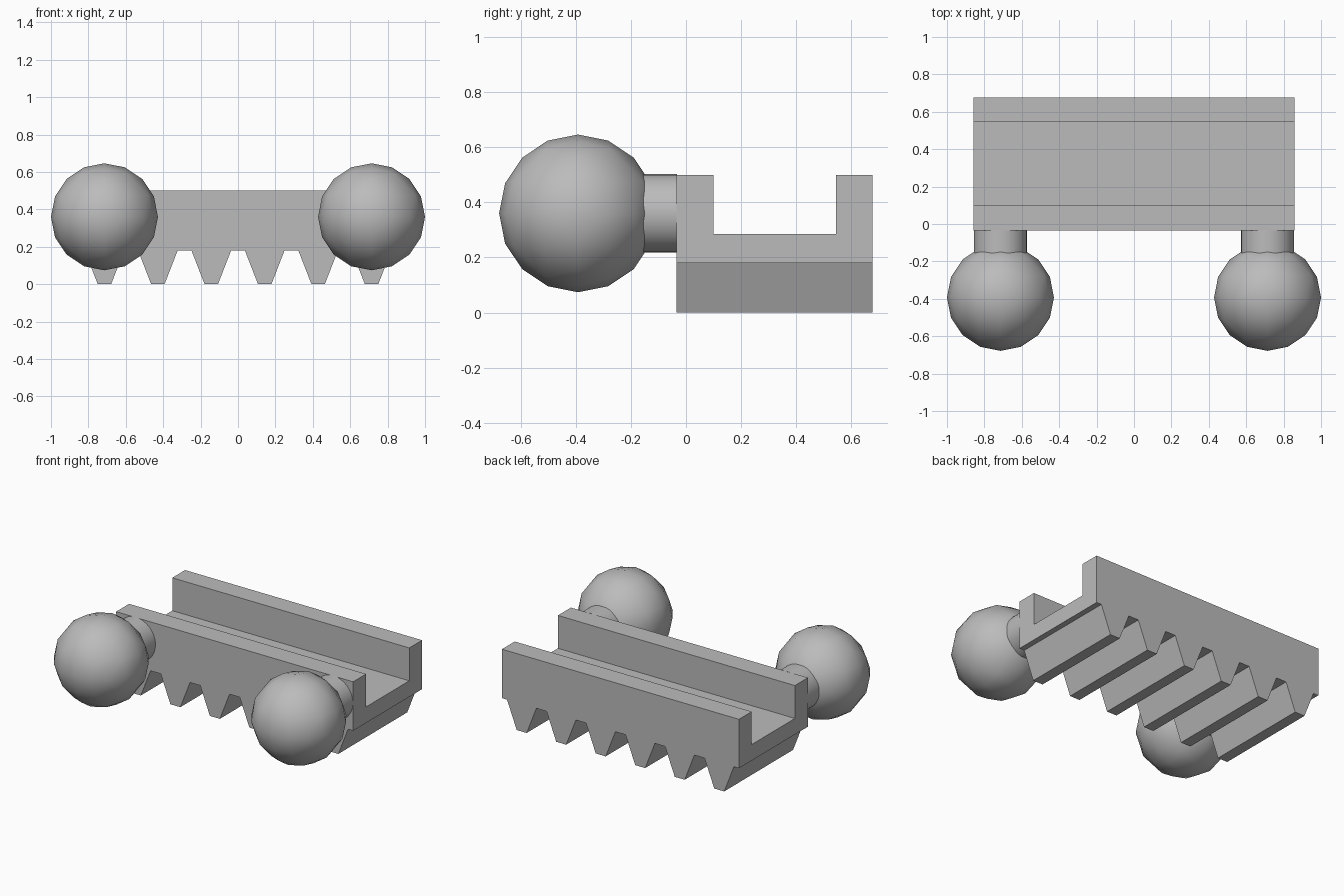
import bpy, bmesh, math
from mathutils import Matrix, Vector

cube = bpy.data.objects.get("Cube")
if cube:
    bpy.data.objects.remove(cube, do_unlink=True)

grey = bpy.data.materials.new("light_grey")
grey.use_nodes = True
grey.diffuse_color = (0.5, 0.5, 0.5, 1)
grey.node_tree.nodes["Principled BSDF"].inputs["Base Color"].default_value = (0.5, 0.5, 0.5, 1)


def make(name, bm, smooth=False):
    bmesh.ops.recalc_face_normals(bm, faces=bm.faces)
    mesh = bpy.data.meshes.new(name)
    bm.to_mesh(mesh)
    bm.free()
    mesh.materials.append(grey)
    obj = bpy.data.objects.new(name, mesh)
    bpy.context.collection.objects.link(obj)
    bpy.ops.object.select_all(action="DESELECT")
    obj.select_set(True)
    bpy.context.view_layer.objects.active = obj
    if smooth:
        bpy.ops.object.shade_smooth_by_angle(angle=math.radians(40))
    return obj


HALF = 0.857          # half length of the rack
FRONT, BACK = -0.035, 0.677
TOP, ROOT = 0.5, 0.18
TEETH = 6
PITCH = 2 * HALF / TEETH

# Toothed rack: front outline extruded to the back
outline = [(HALF, ROOT), (HALF, TOP), (-HALF, TOP), (-HALF, ROOT)]
for i in range(TEETH):
    c = -HALF + PITCH * (i + 0.5)
    outline += [(c - 0.106, ROOT), (c - 0.036, 0), (c + 0.036, 0), (c + 0.106, ROOT)]
bm = bmesh.new()
face = bm.faces.new([bm.verts.new((x, FRONT, z)) for x, z in outline])
ext = bmesh.ops.extrude_face_region(bm, geom=[face])["geom"]
bmesh.ops.translate(bm, vec=(0, BACK - FRONT, 0),
                    verts=[v for v in ext if isinstance(v, bmesh.types.BMVert)])
rack = make("toothed_rack", bm)

# Channel along the top of the rack
bm = bmesh.new()
bmesh.ops.create_cube(bm, size=1, matrix=Matrix.Translation((0, 0.322, 0.585))
                      @ Matrix.Diagonal((2, 0.446, 0.6, 1)))
cutter = make("channel_cutter", bm)
cutter.hide_render = True
cut = rack.modifiers.new("channel", "BOOLEAN")
cut.operation = "DIFFERENCE"
cut.solver = "EXACT"
cut.object = cutter
bpy.context.view_layer.objects.active = rack
bpy.ops.object.modifier_apply(modifier=cut.name)
bpy.data.objects.remove(cutter, do_unlink=True)

for side, sx in (("left", 1), ("right", -1)):
    centre = Vector((sx * 0.714, -0.392, 0.36))

    # Ball: octahedron subdivided twice and pushed out to a sphere
    bm = bmesh.new()
    bmesh.ops.create_uvsphere(bm, u_segments=4, v_segments=2, radius=1)
    for _ in range(2):
        bmesh.ops.subdivide_edges(bm, edges=bm.edges[:], cuts=1, use_grid_fill=True)
        for v in bm.verts:
            v.co.normalize()
    for v in bm.verts:
        v.co = centre + v.co * 0.286
    make(side + "_ball", bm, True)

    # Pin joining the ball to the rack
    start, end = -0.3, FRONT + 0.002
    bm = bmesh.new()
    bmesh.ops.create_cone(bm, cap_ends=True, segments=32, radius1=0.142, radius2=0.142,
                          depth=end - start,
                          matrix=Matrix.Translation((centre.x, (start + end) / 2, centre.z))
                          @ Matrix.Rotation(math.pi / 2, 4, "X"))
    make(side + "_pin", bm, True)
